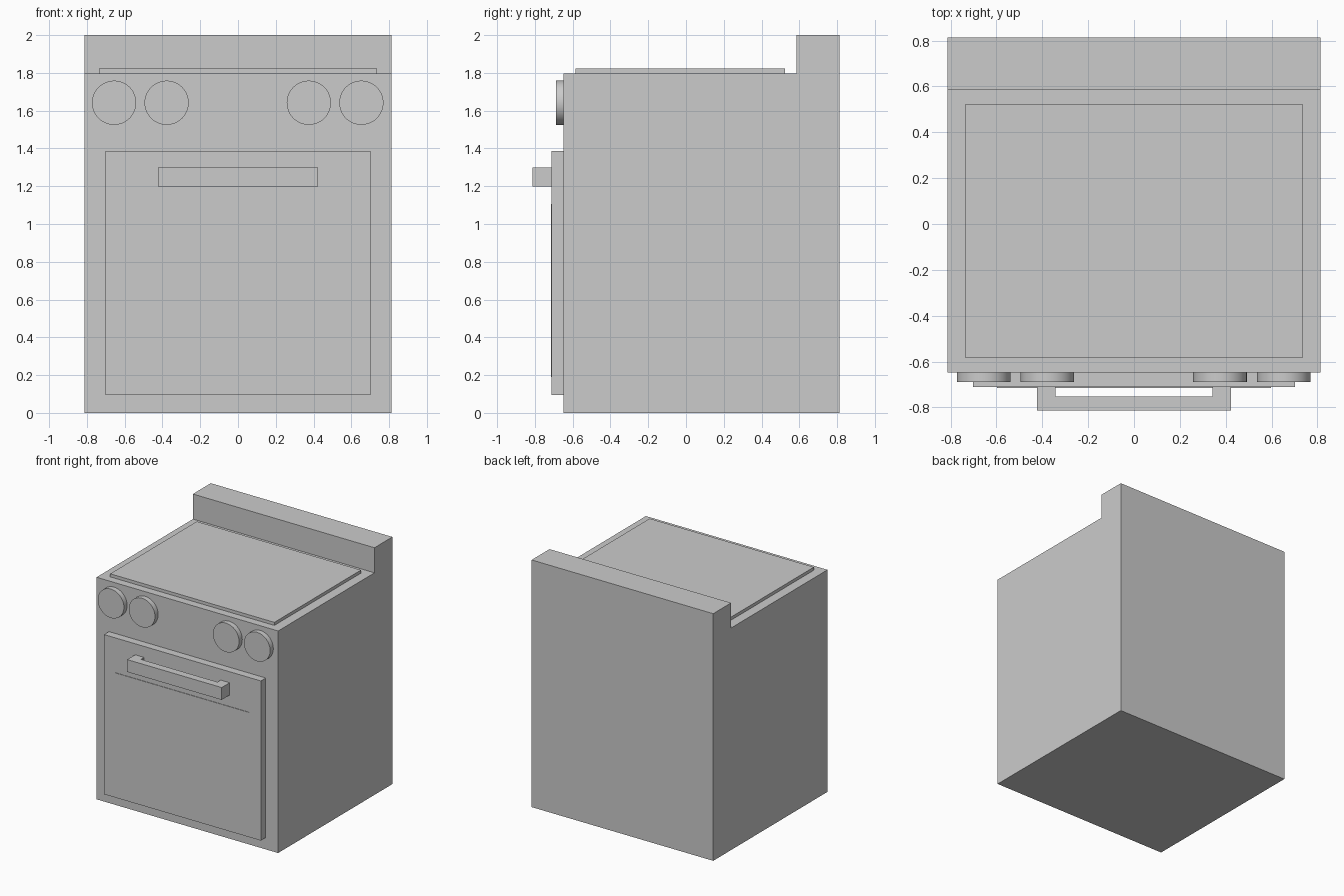
import bpy, bmesh, math
from mathutils import Vector

if "Cube" in bpy.data.objects:
    bpy.data.objects.remove(bpy.data.objects["Cube"])


def prism(name, profile, offset):
    """Extrude a closed planar profile along the offset vector."""
    bm = bmesh.new()
    face = bm.faces.new([bm.verts.new(p) for p in profile])
    ext = bmesh.ops.extrude_face_region(bm, geom=[face], use_keep_orig=True)
    verts = [v for v in ext["geom"] if isinstance(v, bmesh.types.BMVert)]
    bmesh.ops.translate(bm, verts=verts, vec=Vector(offset))
    bmesh.ops.recalc_face_normals(bm, faces=bm.faces[:])
    mesh = bpy.data.meshes.new(name)
    bm.to_mesh(mesh)
    bm.free()
    obj = bpy.data.objects.new(name, mesh)
    bpy.context.collection.objects.link(obj)
    return obj


def box(name, x, y, z):
    """Box from (min, max) ranges."""
    base = [(x[0], y[0], z[0]), (x[1], y[0], z[0]), (x[1], y[1], z[0]), (x[0], y[1], z[0])]
    return prism(name, base, (0, 0, z[1] - z[0]))


W, BACK, FRONT, TOP = 0.813, 0.813, -0.648, 1.797
DOOR_Y = -0.711

# Cabinet with raised backsplash: one L-shaped side profile
side = [(FRONT, 0), (BACK, 0), (BACK, 2), (0.584, 2), (0.584, TOP), (FRONT, TOP)]
prism("stove_body", [(-W, y, z) for y, z in side], (2 * W, 0, 0))

# Cooktop plate
box("cooktop", (-0.735, 0.735), (-0.585, 0.523), (TOP, 1.822))

# Oven door and slightly raised window
box("oven_door", (-0.702, 0.702), (DOOR_Y, FRONT), (0.095, 1.387))
box("oven_window", (-0.597, 0.597), (DOOR_Y - 0.004, DOOR_Y), (0.191, 1.106))

# U-shaped handle
hx, ix, hy, iy = 0.423, 0.343, -0.813, -0.752
u = [(-hx, DOOR_Y), (-hx, hy), (hx, hy), (hx, DOOR_Y),
     (ix, DOOR_Y), (ix, iy), (-ix, iy), (-ix, DOOR_Y)]
prism("door_handle", [(x, y, 1.198) for x, y in u], (0, 0, 0.1))

# Control knobs
for i, x in enumerate((-0.656, -0.378, 0.375, 0.653)):
    bpy.ops.mesh.primitive_cylinder_add(
        vertices=48, radius=0.117, depth=0.041,
        location=(x, FRONT - 0.0205, 1.642), rotation=(math.pi / 2, 0, 0))
    bpy.context.object.name = f"knob_{i + 1}"
    bpy.ops.object.shade_smooth_by_angle(angle=math.radians(30))
